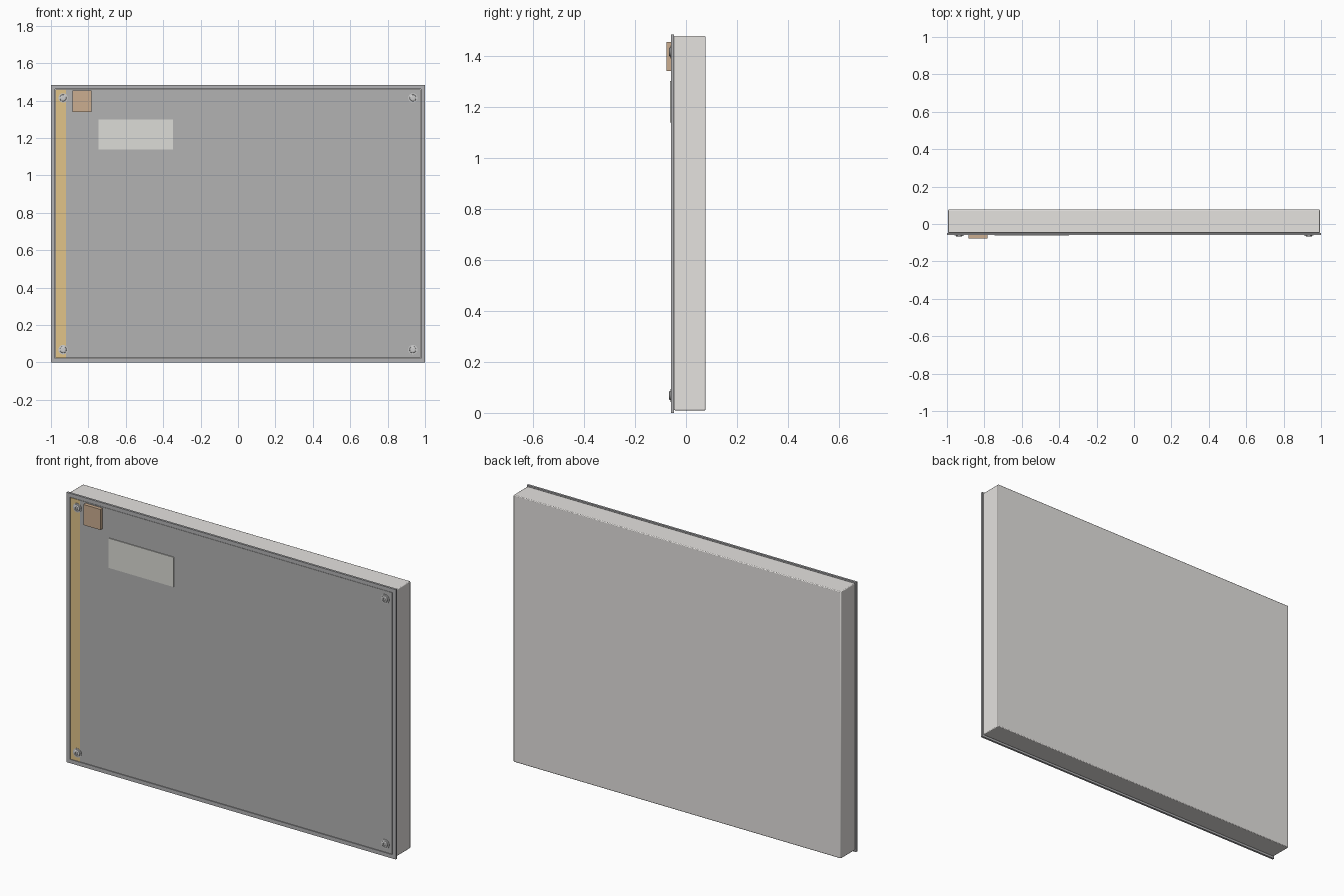
import bpy, bmesh, math

if "Cube" in bpy.data.objects:
    bpy.data.objects.remove(bpy.data.objects["Cube"])


def paint(obj, name, rgb):
    mat = bpy.data.materials.new(name)
    mat.diffuse_color = (*rgb, 1)
    mat.use_nodes = True
    mat.node_tree.nodes["Principled BSDF"].inputs["Base Color"].default_value = mat.diffuse_color
    obj.data.materials.append(mat)


def from_bmesh(name, bm):
    bmesh.ops.recalc_face_normals(bm, faces=bm.faces)
    mesh = bpy.data.meshes.new(name)
    bm.to_mesh(mesh)
    bm.free()
    obj = bpy.data.objects.new(name, mesh)
    bpy.context.collection.objects.link(obj)
    return obj


def box(name, x, y, z, bevel=0.0, segments=2):
    bm = bmesh.new()
    bmesh.ops.create_cube(bm, size=1)
    for v in bm.verts:
        for i, (lo, hi) in enumerate((x, y, z)):
            v.co[i] = lo if v.co[i] < 0 else hi
    obj = from_bmesh(name, bm)
    if bevel:
        mod = obj.modifiers.new("soft_edges", "BEVEL")
        mod.width, mod.segments = bevel, segments
    return obj


def frame(name, outer, inner, y):
    """Rectangular ring; outer and inner are (x0, x1, z0, z1)."""
    bm = bmesh.new()
    rings = []
    for x0, x1, z0, z1 in (outer, inner):
        for d in y:
            rings.append([bm.verts.new((px, d, pz)) for px, pz in
                          ((x0, z0), (x1, z0), (x1, z1), (x0, z1))])
    of, ob, nf, nb = rings
    for a, b in ((of, ob), (ob, nb), (nb, nf), (nf, of)):
        for i in range(4):
            j = (i + 1) % 4
            bm.faces.new((a[i], a[j], b[j], b[i]))
    return from_bmesh(name, bm)


def screw(name, x, z, base, sides=24):
    # washer, domed head and recessed drive as one turned profile (radius, height)
    profile = ((0.025, 0), (0.025, 0.003), (0.018, 0.0035), (0.017, 0.007),
               (0.014, 0.009), (0.008, 0.0095), (0.008, 0.004))
    bm = bmesh.new()
    rings = [[bm.verts.new((x + r * math.cos(2 * math.pi * i / sides), base - h,
                            z + r * math.sin(2 * math.pi * i / sides)))
              for i in range(sides)] for r, h in profile]
    for a, b in zip(rings, rings[1:]):
        for i in range(sides):
            j = (i + 1) % sides
            bm.faces.new((a[i], a[j], b[j], b[i]))
    bm.faces.new(rings[0])
    bm.faces.new(rings[-1])
    obj = from_bmesh(name, bm)
    paint(obj, "steel", (0.6, 0.6, 0.6))
    return obj


# Rear housing
body = box("housing", (-0.995, 0.995), (-0.047, 0.077), (0.01, 1.476), 0.004)
paint(body, "housing_grey", (0.78, 0.76, 0.74))

# Front flange and the panel set inside it
flange = frame("front_flange", (-1, 1, 0, 1.482), (-0.979, 0.979, 0.021, 1.461),
               (-0.059, -0.047))
paint(flange, "flange_grey", (0.45, 0.45, 0.46))
panel = box("front_panel", (-0.977, 0.977), (-0.0575, -0.045), (0.023, 1.459))
paint(panel, "panel_grey", (0.45, 0.45, 0.45))

# Coloured strip, tag block and blank label plate
strip = box("side_strip", (-0.976, -0.92), (-0.0585, -0.05), (0.023, 1.459))
paint(strip, "strip_gold", (0.75, 0.55, 0.25))
tag = box("tag_block", (-0.885, -0.783), (-0.077, -0.055), (1.34, 1.453))
paint(tag, "tag_tan", (0.6, 0.42, 0.28))
label = box("label_plate", (-0.745, -0.348), (-0.062, -0.055), (1.137, 1.3))
paint(label, "label_grey", (0.72, 0.72, 0.68))

# Corner screws
corners = [(x, z) for x in (-0.935, 0.935) for z in (0.068, 1.414)]
screws = [screw(f"corner_screw_{i + 1}", x, z, -0.0575) for i, (x, z) in enumerate(corners)]

# Smooth shading with sharp edges kept
bpy.ops.object.select_all(action="DESELECT")
for obj in screws + [body]:
    obj.select_set(True)
bpy.context.view_layer.objects.active = body
bpy.ops.object.shade_smooth_by_angle()
